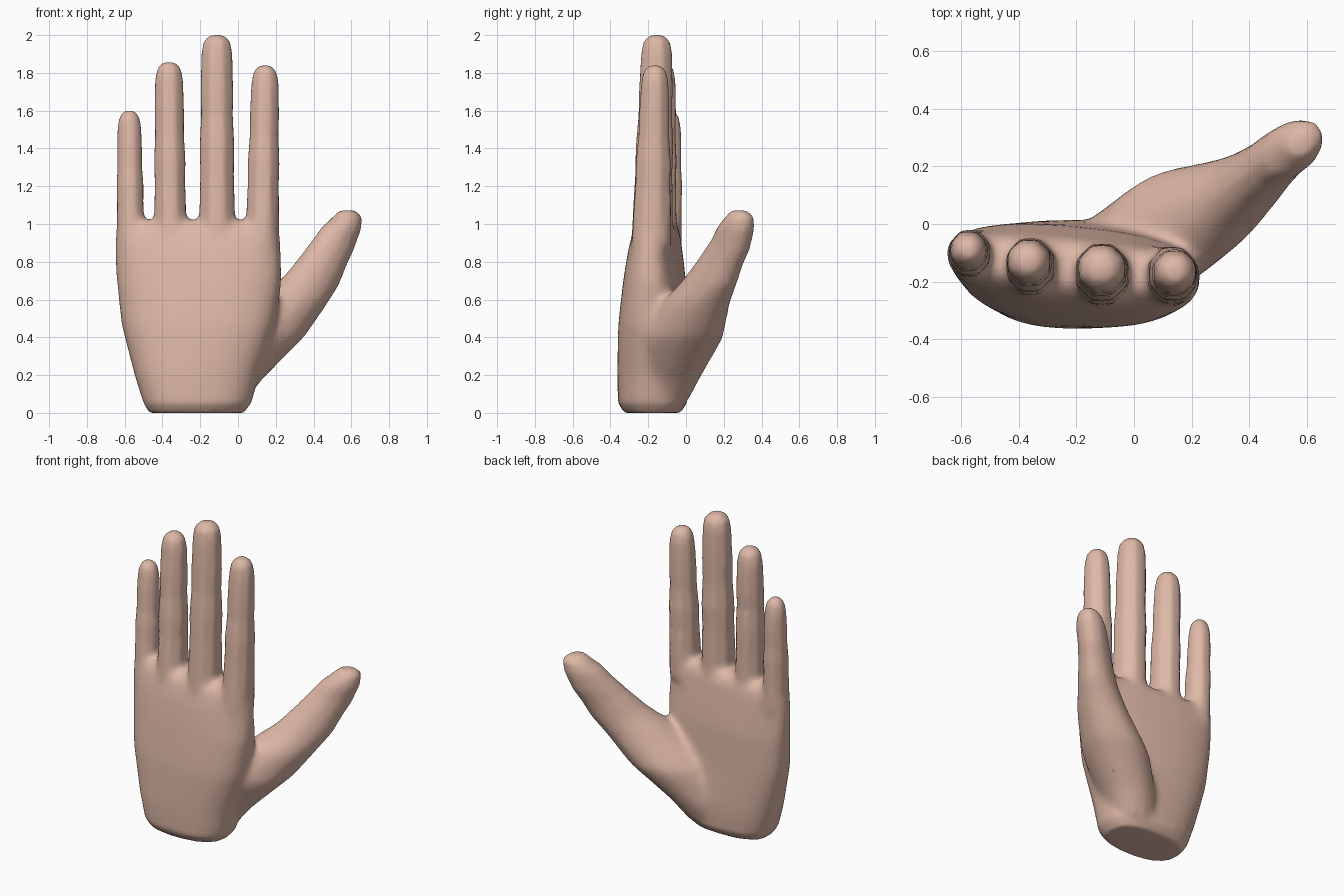
import bpy, bmesh, math

if "Cube" in bpy.data.objects:
    bpy.data.objects.remove(bpy.data.objects["Cube"])

skin = bpy.data.materials.new("skin")
skin.diffuse_color = (0.73, 0.48, 0.385, 1)
skin.use_nodes = True
skin.node_tree.nodes["Principled BSDF"].inputs["Base Color"].default_value = skin.diffuse_color

bm = bmesh.new()


def loft(rings):
    """Skin a stack of point rings and close both ends."""
    loops = [[bm.verts.new(p) for p in ring] for ring in rings]
    n = len(loops[0])
    for a, b in zip(loops, loops[1:]):
        for i in range(n):
            j = (i + 1) % n
            bm.faces.new((a[i], a[j], b[j], b[i]))
    bm.faces.new(loops[0][::-1])
    bm.faces.new(loops[-1])


def spow(v, e):
    return math.copysign(abs(v) ** e, v)


def oval(cx, cy, z, rx, ry, angle=0, n=8, tilt=0):
    """Horizontal oval ring, turned about z and tilted along its long axis."""
    ca, sa = math.cos(angle), math.sin(angle)
    ring = []
    for i in range(n):
        t = 2 * math.pi * (i + 0.5) / n
        u, v = rx * math.cos(t), ry * math.sin(t)
        ring.append((cx + u * ca - v * sa, cy + u * sa + v * ca, z - u * tilt))
    return ring


def palm_ring(z, x0, x1, yl, yr, front, back, n=24):
    """Rounded slab section: front bulge and palm-side depth differ."""
    ring = []
    for i in range(n):
        t = 2 * math.pi * i / n
        c, s = spow(math.cos(t), 0.8), spow(math.sin(t), 0.8)
        y = yl + (yr - yl) * (c + 1) / 2 + s * (back if s > 0 else front)
        ring.append(((x0 + x1) / 2 + (x1 - x0) / 2 * c, y, z))
    return ring


# Palm and wrist
loft([palm_ring(*r) for r in (
    (0.00, -0.47, 0.03, -0.17, -0.17, 0.155, 0.14),
    (0.05, -0.50, 0.07, -0.17, -0.17, 0.19, 0.175),
    (0.20, -0.55, 0.115, -0.15, -0.16, 0.21, 0.17),
    (0.47, -0.62, 0.20, -0.12, -0.18, 0.205, 0.15),
    (0.70, -0.645, 0.235, -0.10, -0.18, 0.185, 0.13),
    (0.87, -0.657, 0.23, -0.09, -0.18, 0.16, 0.10),
    (0.97, -0.65, 0.22, -0.09, -0.18, 0.13, 0.085),
    (1.02, -0.62, 0.20, -0.10, -0.18, 0.07, 0.05))])

# Thumb, flaring out of the wrist
loft([oval(x, y, z, r, w, math.radians(38), 12, tilt) for x, y, z, r, w, tilt in (
    (-0.13, -0.15, 0.05, 0.18, 0.13, 0),
    (-0.05, -0.10, 0.18, 0.20, 0.16, 0),
    (0.12, -0.02, 0.40, 0.255, 0.20, 0),
    (0.275, 0.05, 0.58, 0.23, 0.155, 0),
    (0.38, 0.125, 0.69, 0.18, 0.12, 0.1),
    (0.45, 0.185, 0.80, 0.14, 0.10, 0.2),
    (0.505, 0.235, 0.89, 0.118, 0.092, 0.3),
    (0.55, 0.265, 0.98, 0.113, 0.088, 0.1),
    (0.572, 0.278, 1.03, 0.095, 0.074, -0.1),
    (0.58, 0.28, 1.072, 0.045, 0.04, 0))])

# Fingers: base x, y, tip x, y, top height, base radii, tip radius
for bx, by, tx, ty, top, rx, ry, rt in (
        (-0.568, -0.11, -0.575, -0.09, 1.601, 0.082, 0.100, 0.066),
        (-0.357, -0.155, -0.365, -0.13, 1.857, 0.094, 0.115, 0.078),
        (-0.110, -0.180, -0.112, -0.155, 2.001, 0.104, 0.120, 0.086),
        (0.128, -0.182, 0.143, -0.165, 1.84, 0.098, 0.116, 0.076)):
    rings = []
    start, end = 0.88, top - 0.10
    # shaft, slightly swollen at the joints
    for t, swell in ((0, 1), (0.18, 1), (0.38, 0.98), (0.52, 1.04), (0.68, 0.98),
                     (0.80, 1.03), (1, 1.02)):
        rings.append(oval(bx + (tx - bx) * t, by + (ty - by) * t, start + (end - start) * t,
                          (rx + (rt - rx) * t) * swell, (ry + (rt - ry) * t) * swell))
    # rounded tip
    for drop, k in ((0.04, 0.88), (0.012, 0.62), (0, 0.35)):
        rings.append(oval(tx, ty, top - drop, rt * k, rt * k))
    loft(rings)

mesh = bpy.data.meshes.new("hand")
bm.to_mesh(mesh)
bm.free()
mesh.materials.append(skin)
hand = bpy.data.objects.new("hand", mesh)
bpy.context.collection.objects.link(hand)

# Fuse the parts into one skin
fuse = hand.modifiers.new("fuse", 'REMESH')
fuse.mode = 'VOXEL'
fuse.voxel_size = 0.014
fuse.use_smooth_shade = True
graph = bpy.context.evaluated_depsgraph_get()
hand.data = bpy.data.meshes.new_from_object(hand.evaluated_get(graph))
hand.modifiers.clear()
if not hand.data.materials:
    hand.data.materials.append(skin)

# Blend the thumb and knuckle joins more strongly than the fingers and wrist
joins = hand.vertex_groups.new(name="joins")
for v in hand.data.vertices:
    z = v.co.z
    weight = min(1, max(0, (z - 0.08) / 0.12), max(0, (1.10 - z) / 0.12))
    if v.co.x > 0.3:
        weight *= min(1, max(0, (0.85 - z) / 0.2))
    if weight > 0:
        joins.add([v.index], weight, 'REPLACE')

soften = hand.modifiers.new("soften", 'SMOOTH')
soften.factor = 0.5
soften.iterations = 7
blend = hand.modifiers.new("blend", 'SMOOTH')
blend.factor = 0.5
blend.iterations = 40
blend.vertex_group = "joins"
lighten = hand.modifiers.new("lighten", 'DECIMATE')
lighten.ratio = 0.25
